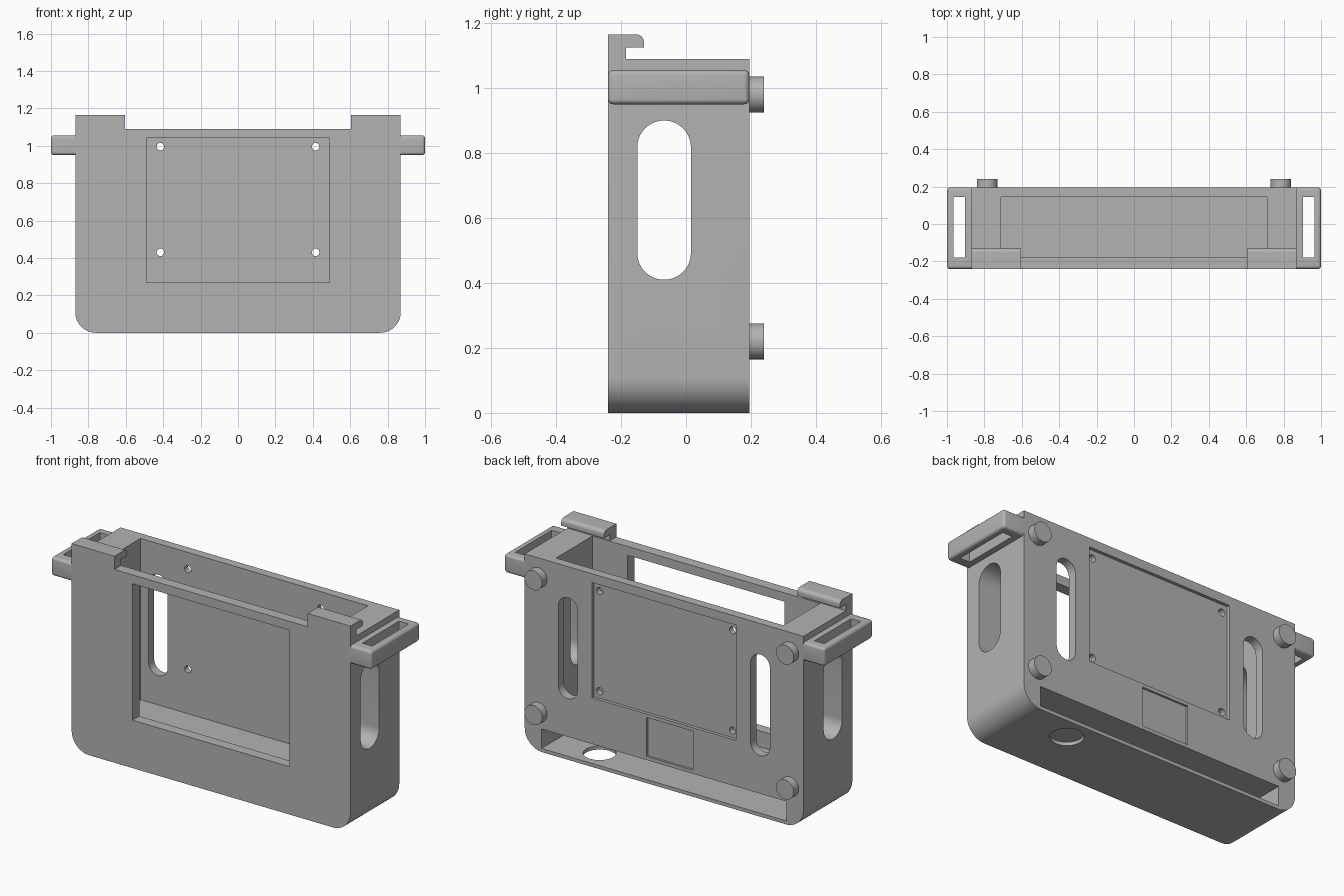
import bpy, bmesh
from math import sin, cos, pi, radians

cube = bpy.data.objects.get("Cube")
if cube:
    bpy.data.objects.remove(cube)

grey = bpy.data.materials.new("neutral grey")
grey.use_nodes = True
grey.diffuse_color = (0.45, 0.45, 0.45, 1)
grey.node_tree.nodes["Principled BSDF"].inputs["Base Color"].default_value = (0.45, 0.45, 0.45, 1)

FRONT, BACK, TOP, SIDE = -0.24, 0.195, 1.09, 0.87
MAP = {"x": lambda u, v, d: (d, u, v),
       "y": lambda u, v, d: (u, d, v),
       "z": lambda u, v, d: (u, v, d)}


def extrude(name, axis, outline, d0, d1):
    """Extrude a flat outline along an axis into a solid."""
    bm = bmesh.new()
    face = bm.faces.new([bm.verts.new(MAP[axis](u, v, d0)) for u, v in outline])
    new = bmesh.ops.extrude_face_region(bm, geom=[face])["geom"]
    verts = [g for g in new if isinstance(g, bmesh.types.BMVert)]
    bmesh.ops.translate(bm, verts=verts, vec=MAP[axis](0, 0, d1 - d0))
    bmesh.ops.recalc_face_normals(bm, faces=bm.faces)
    mesh = bpy.data.meshes.new(name)
    bm.to_mesh(mesh)
    bm.free()
    mesh.materials.append(grey)
    obj = bpy.data.objects.new(name, mesh)
    bpy.context.collection.objects.link(obj)
    return obj


def rounded(u0, u1, v0, v1, radii=(0, 0, 0, 0), steps=14):
    """Rectangle outline; corner radii run from top right, anticlockwise."""
    pts = []
    corners = [(u1, v1, -1, -1), (u0, v1, 1, -1), (u0, v0, 1, 1), (u1, v0, -1, 1)]
    for i, (u, v, su, sv) in enumerate(corners):
        r = radii[i]
        for k in range(steps + 1 if r else 1):
            a = (i + k / steps) * pi / 2
            pts.append((u + r * (su + cos(a)), v + r * (sv + sin(a))) if r else (u, v))
    return pts


def box(name, x, y, z):
    return extrude(name, "y", rounded(*x, *z), *y)


def stadium(name, axis, u, v, d):
    r = (u[1] - u[0]) / 2
    return extrude(name, axis, rounded(*u, v[0], v[1] + 0.0001, (r,) * 4), *d)


def disc(name, axis, u, v, r, d, n=40):
    ring = [(u + r * cos(2 * pi * k / n), v + r * sin(2 * pi * k / n)) for k in range(n)]
    return extrude(name, axis, ring, *d)


def activate(obj):
    bpy.ops.object.select_all(action="DESELECT")
    obj.select_set(True)
    bpy.context.view_layer.objects.active = obj


def cut(obj, cutter):
    cutter.hide_render = True
    mod = obj.modifiers.new("cut", "BOOLEAN")
    mod.operation, mod.solver, mod.object = "DIFFERENCE", "EXACT", cutter
    activate(obj)
    bpy.ops.object.modifier_apply(modifier=mod.name)
    bpy.data.objects.remove(cutter)


def smooth(obj):
    activate(obj)
    bpy.ops.object.shade_smooth_by_angle(angle=radians(30))


# Case with rounded lower corners
case = extrude("case", "y", rounded(-SIDE, SIDE, 0, TOP, (0, 0, 0.11, 0.11)), FRONT, BACK)

# Main cavity, front window and lower compartment open to the back
cut(case, box("cavity", (-0.71, 0.71), (-0.18, 0.145), (0.18, 1.3)))
cut(case, box("window", (-0.49, 0.49), (-0.4, -0.1), (0.27, 1.04)))
cut(case, box("compartment", (-0.765, 0.765), (-0.18, 0.4), (0.02, 0.13)))
cut(case, disc("cable_hole", "z", 0.49, 0.07, 0.085, (-0.1, 0.07)))

# Shallow recesses on the back
cut(case, box("panel_recess", (-0.45, 0.45), (BACK - 0.018, 0.4), (0.39, 1.04)))
cut(case, box("label_recess", (-0.18, 0.11), (BACK - 0.012, 0.4), (0.15, 0.37)))

# Slots and screw holes
for s in (-1, 1):
    cut(case, stadium("side_slot", "x", (-0.15, 0.015), (0.41, 0.9), (s * 0.6, s * 1.1)))
    cut(case, stadium("back_slot", "y", (s * 0.6 - 0.06, s * 0.6 + 0.06), (0.345, 0.915), (0.1, 0.4)))
    for z in (0.43, 0.995):
        cut(case, disc("screw_hole", "y", s * 0.415, z, 0.02, (0.1, 0.4), 24))
smooth(case)

for s, side in ((-1, "right"), (1, "left")):
    # Hooks on the front top edge
    lip = rounded(-0.185, -0.13, 1.125, 1.165, (0.022, 0, 0, 0), 8)
    hook = [(FRONT, TOP), (-0.185, TOP), (-0.185, 1.125), (-0.13, 1.125)] + lip[:9] + [(FRONT, 1.165)]
    smooth(extrude(side + "_hook", "x", hook, s * 0.603, s * SIDE))

    # Strap loops with softened outer edges
    loop = extrude(side + "_strap_loop", "x", rounded(FRONT, BACK, 0.95, 1.055), s * 0.868, s)
    bm = bmesh.new()
    bm.from_mesh(loop.data)
    outer = [e for e in bm.edges if any(abs(v.co.x) > 0.95 for v in e.verts)]
    bmesh.ops.bevel(bm, geom=outer, offset=0.016, segments=5, profile=0.5, affect="EDGES")
    bm.to_mesh(loop.data)
    bm.free()
    cx = s * 0.934
    cut(loop, box("strap_slit", (cx - 0.03, cx + 0.03), (-0.18, 0.145), (0.8, 1.2)))
    smooth(loop)

    # Round feet on the back
    for z, level in ((0.22, "lower"), (0.98, "upper")):
        smooth(disc(f"{side}_{level}_foot", "y", s * 0.785, z, 0.055, (BACK - 0.005, 0.24)))
